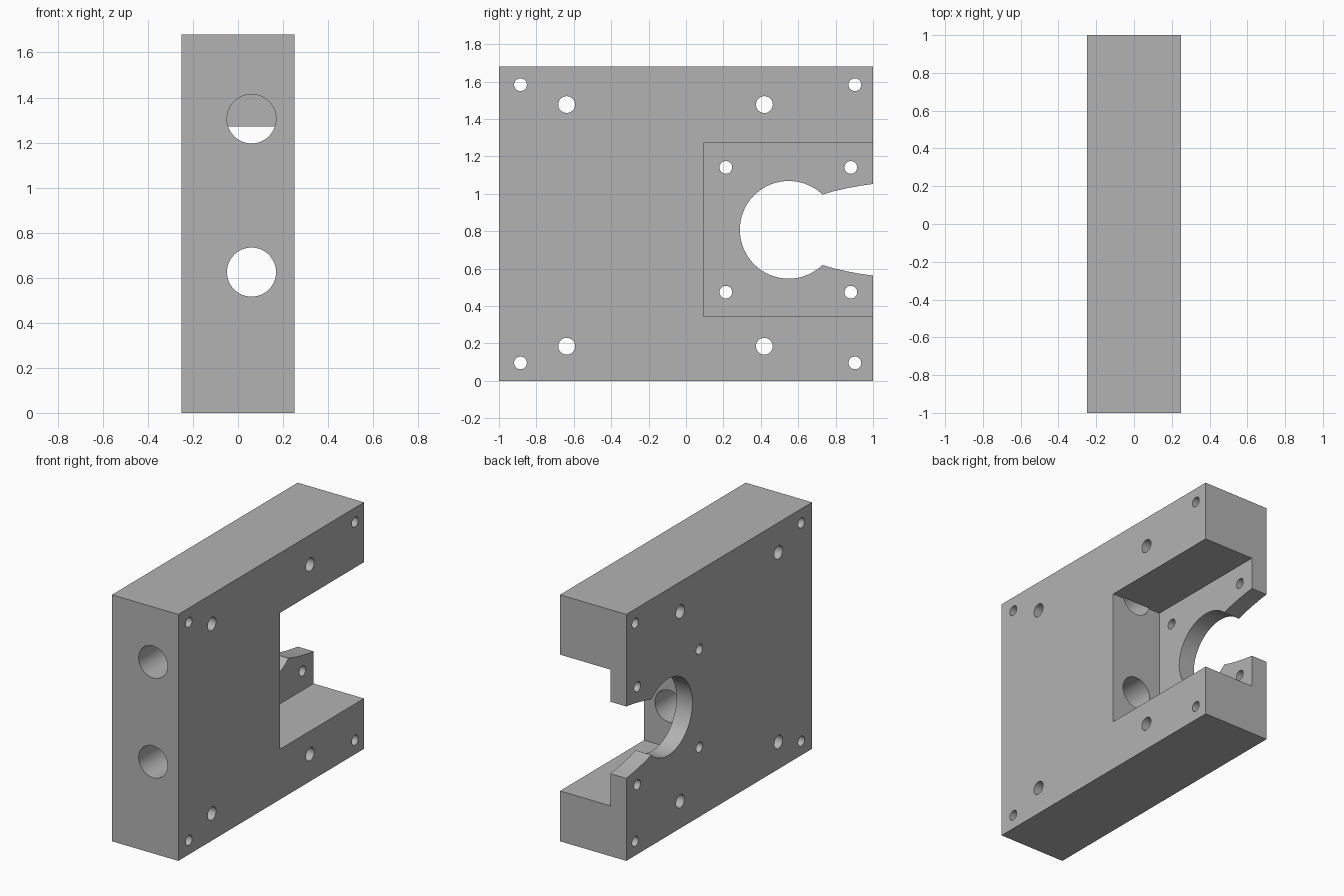
import bpy, bmesh, math
from mathutils import Matrix, Vector

cube = bpy.data.objects.get("Cube")
if cube:
    bpy.data.objects.remove(cube, do_unlink=True)

HALF_X, HEIGHT = 0.25, 1.68
PLATE_X = -0.13          # inner face of the thin web left by the pocket

grey = bpy.data.materials.new("plain grey")
grey.use_nodes = True
grey.diffuse_color = (0.45, 0.45, 0.45, 1)
grey.node_tree.nodes["Principled BSDF"].inputs["Base Color"].default_value = (0.45, 0.45, 0.45, 1)


def add_object(name, bm):
    bmesh.ops.recalc_face_normals(bm, faces=bm.faces)
    mesh = bpy.data.meshes.new(name)
    bm.to_mesh(mesh)
    bm.free()
    mesh.materials.append(grey)
    obj = bpy.data.objects.new(name, mesh)
    bpy.context.collection.objects.link(obj)
    return obj


def box(bm, low, high):
    low, high = Vector(low), Vector(high)
    place = Matrix.Translation((low + high) / 2) @ Matrix.Diagonal((*(high - low), 1))
    bmesh.ops.create_cube(bm, size=1, matrix=place)


def cylinder(bm, centre, radius, depth, axis, sides):
    turn = Matrix.Rotation(math.pi / 2, 4, 'Y' if axis == 'x' else 'X')
    bmesh.ops.create_cone(bm, cap_ends=True, segments=sides, radius1=radius, radius2=radius,
                          depth=depth, matrix=Matrix.Translation(centre) @ turn)


# Solid block
bm = bmesh.new()
box(bm, (-HALF_X, -1, 0), (HALF_X, 1, HEIGHT))
block = add_object("bearing_block", bm)
cutters = []

# Rectangular pocket, open to the back
bm = bmesh.new()
box(bm, (PLATE_X, 0.094, 0.343), (0.5, 1.2, 1.272))
cutters.append(add_object("pocket_cutter", bm))

# Keyhole through the web: round bore with a flared mouth
bm = bmesh.new()
cy, cz, radius, steps = 0.549, 0.8075, 0.261, 64
start = math.atan2(0.188, 0.18)
profile = []
for i in range(steps + 1):
    a = start + (2 * math.pi - 2 * start) * i / steps
    profile.append((cy + radius * math.cos(a), cz + radius * math.sin(a)))
mouth = [(0.79, 0.206), (0.86, 0.222), (0.93, 0.235), (1.0, 0.245), (1.1, 0.256)]
profile += [(y, cz - h) for y, h in mouth]
profile += [(y, cz + h) for y, h in reversed(mouth)]
face = bm.faces.new([bm.verts.new((-0.4, y, z)) for y, z in profile])
side = bmesh.ops.extrude_face_region(bm, geom=[face])
bmesh.ops.translate(bm, vec=(0.4, 0, 0),
                    verts=[v for v in side["geom"] if isinstance(v, bmesh.types.BMVert)])
cutters.append(add_object("keyhole_cutter", bm))

# Screw holes across the block: corners, mounting and web
bm = bmesh.new()
hole_sets = [((-0.885, 0.903), (0.096, 1.583), 0.034),
             ((-0.638, 0.419), (0.185, 1.477), 0.045),
             ((0.213, 0.881), (0.474, 1.141), 0.034)]
for ys, zs, r in hole_sets:
    for y in ys:
        for z in zs:
            cylinder(bm, (0, y, z), r, 1, 'x', 32)
cutters.append(add_object("screw_hole_cutter", bm))

# Two large bores from the front face into the pocket
bm = bmesh.new()
front, end = -1.2, 0.1
for z in (0.625, 1.305):
    cylinder(bm, (0.06, (front + end) / 2, z), 0.109, end - front, 'y', 48)
cutters.append(add_object("rod_bore_cutter", bm))

# Cut everything, then drop the cutters
for cutter in cutters:
    cutter.hide_render = True
    mod = block.modifiers.new(cutter.name, 'BOOLEAN')
    mod.operation = 'DIFFERENCE'
    mod.solver = 'EXACT'
    mod.object = cutter
bpy.context.view_layer.update()
result = bpy.data.meshes.new_from_object(block.evaluated_get(bpy.context.evaluated_depsgraph_get()))
block.modifiers.clear()
block.data = result
result.materials.clear()
result.materials.append(grey)
for poly in result.polygons:
    poly.material_index = 0
for cutter in cutters:
    bpy.data.objects.remove(cutter, do_unlink=True)

# Smooth bores, crisp edges
bpy.ops.object.select_all(action='DESELECT')
block.select_set(True)
bpy.context.view_layer.objects.active = block
bpy.ops.object.shade_smooth_by_angle(angle=math.radians(30))
